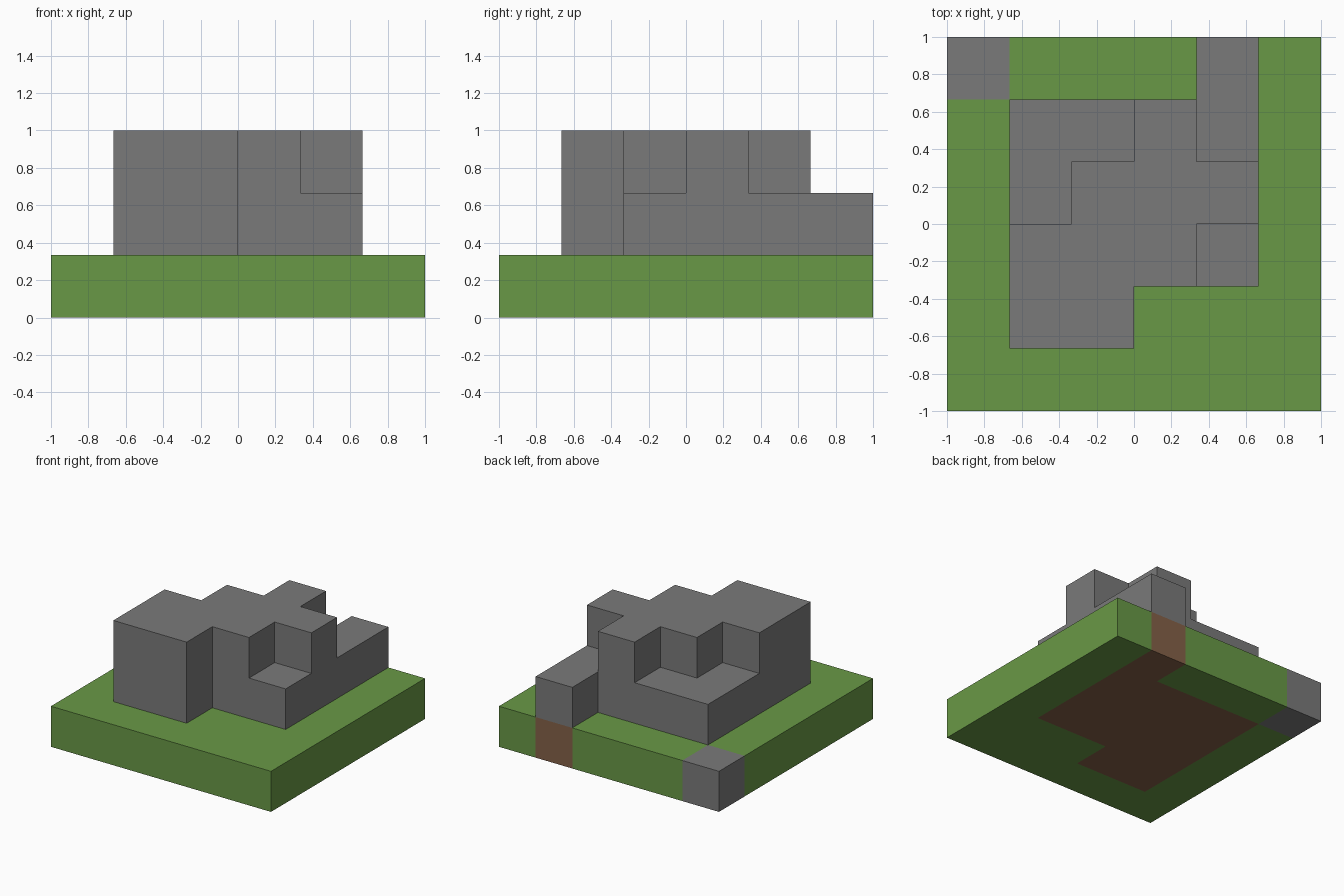
import bpy
import bmesh
from mathutils import Vector

cube = bpy.data.objects.get("Cube")
if cube:
    bpy.data.objects.remove(cube, do_unlink=True)

CELL = 1 / 3

# Block layers from the ground up, each row running left to right, back row first
# g grass, d dirt, c loose corner stone, r rock
LAYERS = [
    ["cgggdg", "gddddg", "gddddg", "gddddg", "gddggg", "gggggg"],
    ["....r.", ".rrrr.", ".rrrr.", ".rrrr.", ".rr...", "......"],
    ["......", "...r..", "..rrr.", ".rrr..", ".rr...", "......"],
]
blocks = {(x, 5 - row, z): kind
          for z, layer in enumerate(LAYERS)
          for row, line in enumerate(layer)
          for x, kind in enumerate(line) if kind != "."}


def material(name, rgb):
    linear = [((c / 255 + 0.055) / 1.055) ** 2.4 for c in rgb]
    mat = bpy.data.materials.new(name)
    mat.use_nodes = True
    mat.diffuse_color = (*linear, 1)
    bsdf = mat.node_tree.nodes["Principled BSDF"]
    bsdf.inputs["Base Color"].default_value = (*linear, 1)
    bsdf.inputs["Roughness"].default_value = 0.9
    return mat


def build_part(name, kind, mat):
    """Join all blocks of one kind, leaving out faces between blocks."""
    bm = bmesh.new()
    for pos in [p for p, k in blocks.items() if k == kind]:
        centre = Vector(pos) + Vector((0.5, 0.5, 0.5))
        for axis in range(3):
            for sign in (-1, 1):
                normal = Vector((0, 0, 0))
                normal[axis] = sign
                if tuple(int(a + b) for a, b in zip(pos, normal)) in blocks:
                    continue
                u = Vector((0, 0, 0))
                u[(axis + 1) % 3] = 0.5
                v = normal.cross(u)
                mid = centre + normal / 2
                corners = (mid - u - v, mid + u - v, mid + u + v, mid - u + v)
                bm.faces.new([bm.verts.new((p - Vector((3, 3, 0))) * CELL)
                              for p in corners])
    bmesh.ops.remove_doubles(bm, verts=bm.verts, dist=0.001)
    mesh = bpy.data.meshes.new(name)
    bm.to_mesh(mesh)
    bm.free()
    mesh.materials.append(mat)
    bpy.context.collection.objects.link(bpy.data.objects.new(name, mesh))


stone = material("stone grey", (122, 122, 122))
grass = material("grass green", (105, 153, 70))
dirt = material("dirt brown", (133, 97, 72))

build_part("grass_ground", "g", grass)
build_part("dirt_under_rock", "d", dirt)
build_part("corner_stone", "c", stone)
build_part("rock_outcrop", "r", stone)
